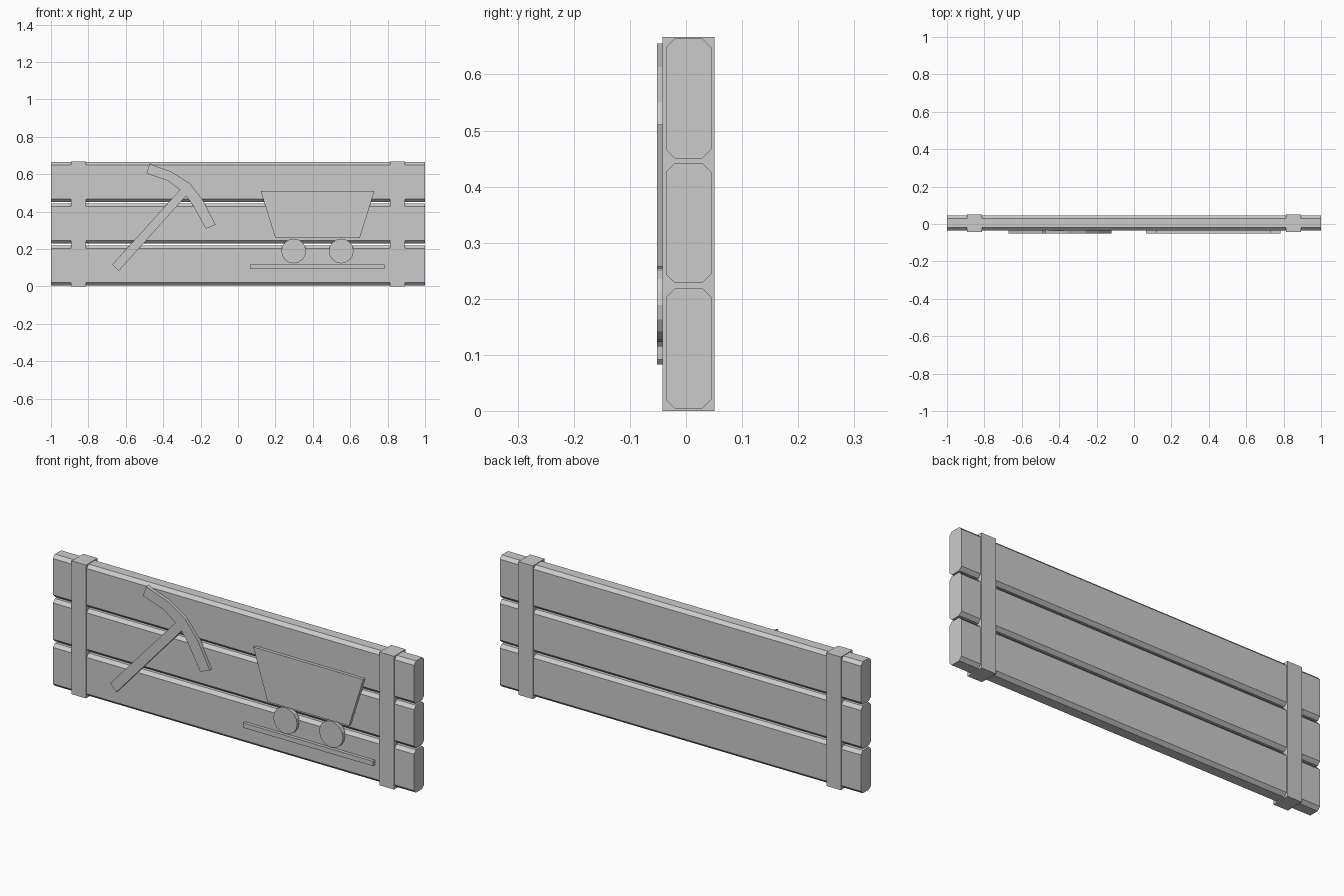
import bpy, bmesh, math

if "Cube" in bpy.data.objects:
    bpy.data.objects.remove(bpy.data.objects["Cube"])


def prism(name, outline, place, start, end):
    """Extrude a closed 2D outline from start to end; place maps (u, v, depth) to xyz."""
    bm = bmesh.new()
    rings = [[bm.verts.new(place(u, v, d)) for u, v in outline] for d in (start, end)]
    n = len(outline)
    bm.faces.new(rings[0])
    bm.faces.new(rings[1][::-1])
    for i in range(n):
        j = (i + 1) % n
        bm.faces.new((rings[0][i], rings[1][i], rings[1][j], rings[0][j]))
    bmesh.ops.recalc_face_normals(bm, faces=bm.faces)
    mesh = bpy.data.meshes.new(name)
    bm.to_mesh(mesh)
    bm.free()
    obj = bpy.data.objects.new(name, mesh)
    bpy.context.collection.objects.link(obj)
    return obj


def along_x(u, v, d):
    return (d, u, v)


def along_y(u, v, d):
    return (u, d, v)


def rect(u0, u1, v0, v1):
    return [(u0, v0), (u1, v0), (u1, v1), (u0, v1)]


def chamfered(u0, u1, v0, v1, c):
    return [(u0 + c, v0), (u1 - c, v0), (u1, v0 + c), (u1, v1 - c),
            (u1 - c, v1), (u0 + c, v1), (u0, v1 - c), (u0, v0 + c)]


# Three chamfered planks
for i, z in enumerate((0.005, 0.228, 0.45)):
    prism(f"plank_{i + 1}", chamfered(-0.036, 0.045, z, z + 0.214, 0.016), along_x, -1, 1)

# Two vertical straps wrapped around the planks
for side, x in (("left", -0.853), ("right", 0.853)):
    prism(f"strap_{side}", rect(x - 0.04, x + 0.04, 0, 0.667), along_y, -0.042, 0.051)

FRONT, BACK = -0.052, -0.03


def relief(name, outline):
    return prism(name, outline, along_y, FRONT, BACK)


# Pickaxe: straight handle and bent head
relief("pickaxe_handle", [(-0.672, 0.117), (-0.637, 0.083), (-0.272, 0.490), (-0.310, 0.517)])
relief("pickaxe_head", [(-0.472, 0.655), (-0.355, 0.613), (-0.257, 0.550), (-0.187, 0.460),
                        (-0.120, 0.330), (-0.172, 0.308), (-0.243, 0.437), (-0.288, 0.500),
                        (-0.376, 0.565), (-0.490, 0.604)])

# Mine cart: tub, two wheels and rail
relief("cart_tub", [(0.121, 0.511), (0.730, 0.511), (0.651, 0.258), (0.200, 0.258)])
for side, x in (("left", 0.298), ("right", 0.552)):
    relief(f"cart_wheel_{side}", [(x + 0.066 * math.cos(a * math.tau / 16),
                                   0.189 + 0.066 * math.sin(a * math.tau / 16)) for a in range(16)])
relief("cart_rail", rect(0.063, 0.784, 0.092, 0.116))
